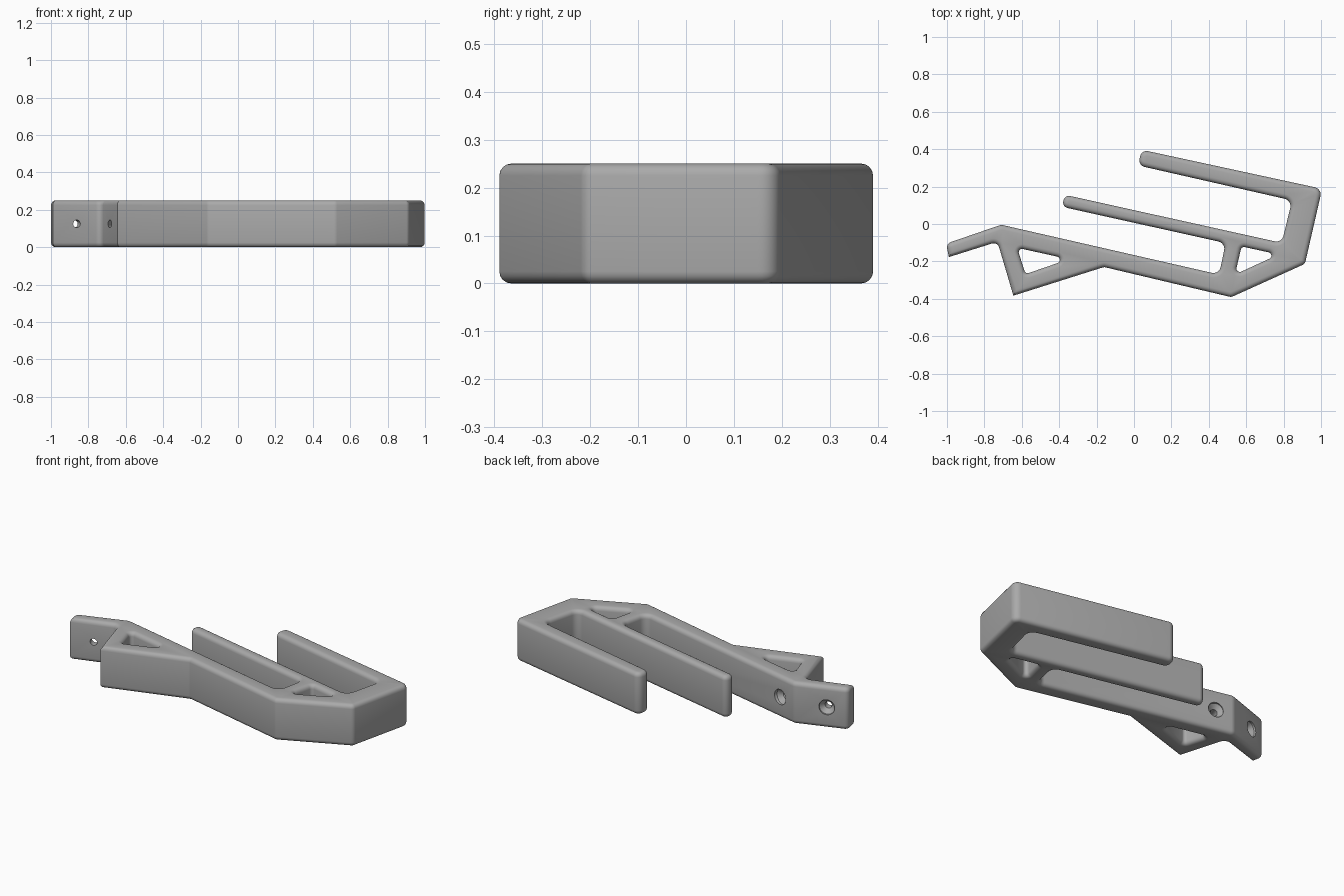
import bpy, bmesh, math
from mathutils import Vector

if "Cube" in bpy.data.objects:
    bpy.data.objects.remove(bpy.data.objects["Cube"])

HEIGHT, EDGE = 0.25, 0.025


def fillet(corners, steps=6):
    """Turn (x, y, radius) corners into a closed outline with rounded corners."""
    out = []
    n = len(corners)
    for i, (x, y, r) in enumerate(corners):
        p = Vector((x, y))
        if r == 0:
            out.append(p)
            continue
        a = (Vector(corners[i - 1][:2]) - p).normalized()
        b = (Vector(corners[(i + 1) % n][:2]) - p).normalized()
        half = a.angle(b) / 2
        centre = p + (a + b).normalized() * (r / math.sin(half))
        start = p + a * (r / math.tan(half)) - centre
        end = p + b * (r / math.tan(half)) - centre
        sweep = start.angle_signed(end)      # clockwise positive
        for k in range(steps + 1):
            t = -sweep * k / steps
            c, s = math.cos(t), math.sin(t)
            out.append(centre + Vector((start.x * c - start.y * s,
                                        start.x * s + start.y * c)))
    return out


def area(pts):
    return sum(p.x * q.y - q.x * p.y for p, q in zip(pts, pts[1:] + pts[:1]))


def inset(pts, d):
    """Shift an outline to its left by d with mitred corners."""
    out = []
    for i, p in enumerate(pts):
        e = (p - pts[i - 1]).normalized()
        f = (pts[(i + 1) % len(pts)] - p).normalized()
        n1, n2 = Vector((-e.y, e.x)), Vector((-f.y, f.x))
        out.append(p + (n1 + n2) * (d / (1 + n1.dot(n2))))
    return out


# Outer outline: wall hook, beam, two open slots, two fingers
outer = fillet([
    (-1.004, -0.105, 0.03), (-0.71, -0.004, 0.05),
    (0.455, -0.27, 0.04), (0.49, -0.102, 0.04),
    (-0.385, 0.092, 0.03), (-0.37, 0.156, 0.03),
    (0.79, -0.101, 0.04), (0.845, 0.126, 0.04),
    (0.022, 0.313, 0.036), (0.04, 0.397, 0.036),
    (1.006, 0.188, 0.04), (0.914, -0.213, 0.03),
    (0.52, -0.391, 0.035), (-0.16, -0.23, 0.03),
    (-0.645, -0.383, 0), (-0.73, -0.095, 0.03), (-0.99, -0.177, 0)])
# Triangular lightening windows
front_window = fillet([(-0.625, -0.127, 0.018), (-0.348, -0.188, 0.018), (-0.58, -0.268, 0.018)])
rear_window = fillet([(0.575, -0.12, 0.018), (0.773, -0.163, 0.018), (0.54, -0.27, 0.018)])

# Body: extruded outline with rounded rims
bm = bmesh.new()
rings = []
for k in range(5):
    t = math.pi / 2 * k / 4
    rings.append((EDGE * (1 - math.sin(t)), EDGE * (1 - math.cos(t))))
rings += [(d, HEIGHT - z) for d, z in reversed(rings)]
caps = {0: [], len(rings) - 1: []}
for pts, sign in ((outer, 1), (front_window, -1), (rear_window, -1)):
    if area(pts) * sign < 0:
        pts = pts[::-1]
    loops = [[bm.verts.new((p.x, p.y, z)) for p in inset(pts, d)] for d, z in rings]
    n = len(pts)
    for lo, hi in zip(loops, loops[1:]):
        for i in range(n):
            j = (i + 1) % n
            bm.faces.new((lo[i], lo[j], hi[j], hi[i]))
    for key in caps:
        caps[key] += [bm.edges.get((loops[key][i], loops[key][(i + 1) % n])) for i in range(n)]
for edges in caps.values():
    bmesh.ops.triangle_fill(bm, use_beauty=True, use_dissolve=False, edges=edges)
bmesh.ops.recalc_face_normals(bm, faces=bm.faces)
mesh = bpy.data.meshes.new("bracket_body")
bm.to_mesh(mesh)
bm.free()
body = bpy.data.objects.new("bracket_body", mesh)
bpy.context.collection.objects.link(body)

grey = bpy.data.materials.new("plain grey")
grey.diffuse_color = (0.4, 0.4, 0.4, 1)
grey.use_nodes = True
grey.node_tree.nodes["Principled BSDF"].inputs["Base Color"].default_value = grey.diffuse_color
mesh.materials.append(grey)


def screw_hole(name, front, back):
    """Countersunk screw hole running from the wall side to the open side."""
    a, b = Vector((*front, HEIGHT / 2)), Vector((*back, HEIGHT / 2))
    axis = (b - a).normalized()
    length = (b - a).length
    bm = bmesh.new()
    profile = [(-0.06, 0.02), (length - 0.035, 0.02), (length - 0.01, 0.045), (length + 0.06, 0.045)]
    rot = axis.to_track_quat('Z', 'Y')
    loops = [[bm.verts.new(a + rot @ Vector((r * math.cos(u), r * math.sin(u), h)))
              for u in (math.tau * k / 24 for k in range(24))] for h, r in profile]
    for lo, hi in zip(loops, loops[1:]):
        for i in range(24):
            j = (i + 1) % 24
            bm.faces.new((lo[i], lo[j], hi[j], hi[i]))
    bm.faces.new(loops[0][::-1])
    bm.faces.new(loops[-1])
    me = bpy.data.meshes.new(name)
    bm.to_mesh(me)
    bm.free()
    me.materials.append(grey)
    cutter = bpy.data.objects.new(name, me)
    bpy.context.collection.objects.link(cutter)
    cutter.hide_render = True
    cutter.hide_set(True)
    mod = body.modifiers.new(name, 'BOOLEAN')
    mod.operation, mod.solver, mod.object = 'DIFFERENCE', 'EXACT', cutter


screw_hole("hook_screw_cutter", (-0.862, -0.137), (-0.888, -0.065))
screw_hole("beam_screw_cutter", (-0.685, -0.245), (-0.605, -0.029))

bpy.context.view_layer.objects.active = body
body.select_set(True)
for name in [m.name for m in body.modifiers]:
    bpy.ops.object.modifier_apply(modifier=name)
bpy.ops.object.shade_smooth_by_angle(angle=math.radians(35))
